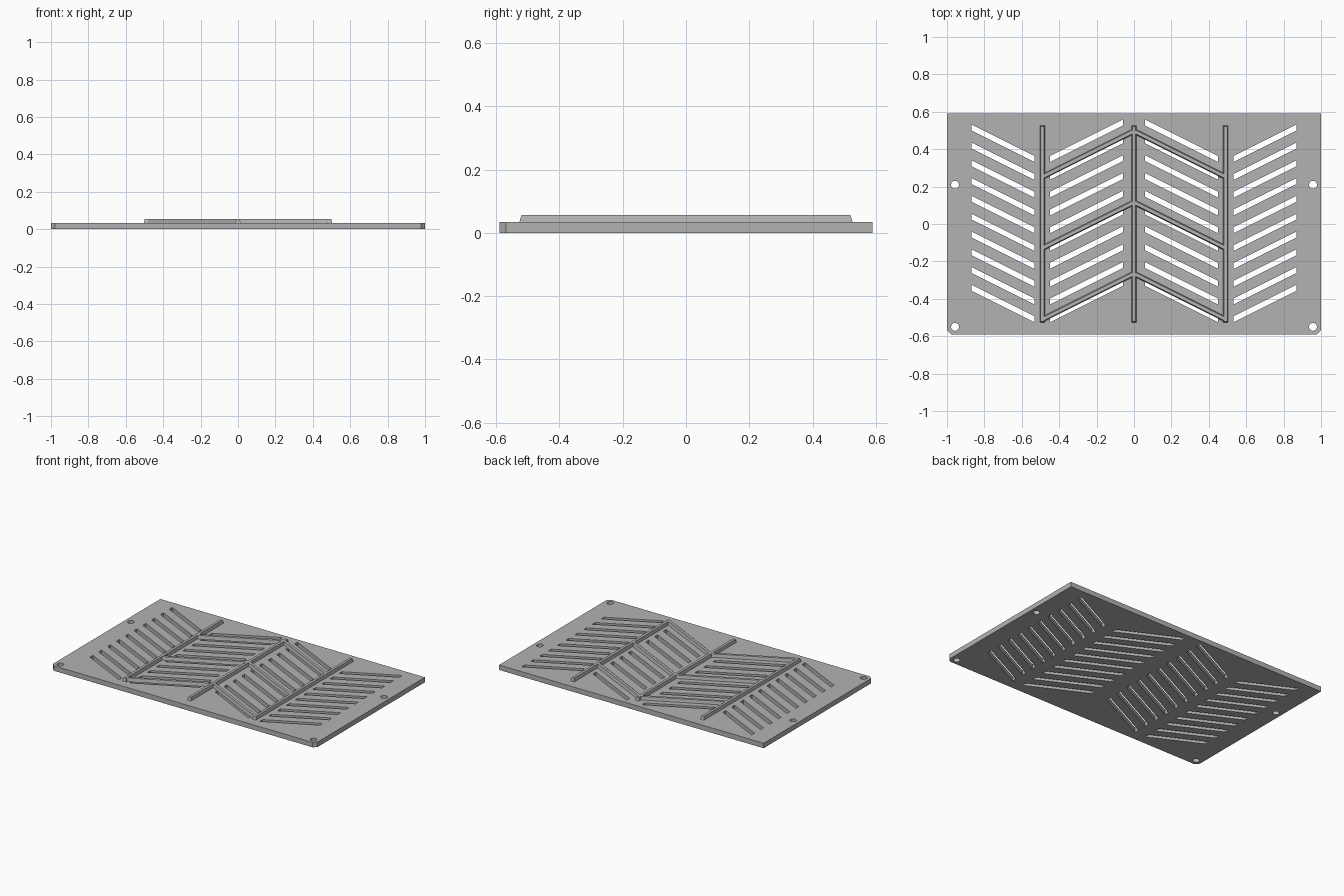
import bpy, bmesh, math
from mathutils import Vector

cube = bpy.data.objects.get("Cube")
if cube:
    bpy.data.objects.remove(cube, do_unlink=True)

THICK, RIB_TOP = 0.034, 0.056
HALF_X, HALF_Y, CORNER = 1.0, 0.59, 0.022
RIB_X, SLOPE = 0.49, 0.5

grey = bpy.data.materials.new("plain grey")
grey.use_nodes = True
grey.diffuse_color = (0.45, 0.45, 0.45, 1)
grey.node_tree.nodes["Principled BSDF"].inputs["Base Color"].default_value = (0.45, 0.45, 0.45, 1)


def loft(bm, low, high, z0, z1):
    """Closed solid between two matching outlines."""
    a = [bm.verts.new((x, y, z0)) for x, y in low]
    b = [bm.verts.new((x, y, z1)) for x, y in high]
    bm.faces.new(a[::-1])
    bm.faces.new(b)
    n = len(a)
    for i in range(n):
        j = (i + 1) % n
        bm.faces.new((a[i], a[j], b[j], b[i]))


def finish(bm, name):
    bmesh.ops.recalc_face_normals(bm, faces=bm.faces)
    mesh = bpy.data.meshes.new(name)
    bm.to_mesh(mesh)
    bm.free()
    mesh.materials.append(grey)
    obj = bpy.data.objects.new(name, mesh)
    bpy.context.collection.objects.link(obj)
    return obj


# Plate with the two front corners cut off
outline = [(-HALF_X + CORNER, -HALF_Y), (HALF_X - CORNER, -HALF_Y),
           (HALF_X, -HALF_Y + CORNER), (HALF_X, HALF_Y),
           (-HALF_X, HALF_Y), (-HALF_X, -HALF_Y + CORNER)]
bm = bmesh.new()
loft(bm, outline, outline, 0, THICK)
plate = finish(bm, "vent_plate")

# Slanted slots and screw holes, cut through the plate
bm = bmesh.new()
for side in (-1, 1):
    for row in range(10):
        low_y = 0.347 - row * 0.0952
        for start, end in ((0.532, 0.869), (0.45, 0.058)):
            rise = abs(end - start) * SLOPE
            slot = [(side * start, low_y - 0.016), (side * end, low_y + rise - 0.016),
                    (side * end, low_y + rise + 0.016), (side * start, low_y + 0.016)]
            loft(bm, slot, slot, -0.1, 0.2)
    for y in (-0.55, 0.21):
        hole = [(side * 0.957 + 0.021 * math.cos(i * math.tau / 24),
                 y + 0.021 * math.sin(i * math.tau / 24)) for i in range(24)]
        loft(bm, hole, hole, -0.1, 0.2)
cutter = finish(bm, "slot_cutter")
cutter.hide_render = True
cut = plate.modifiers.new("slots", "BOOLEAN")
cut.operation, cut.solver, cut.object = "DIFFERENCE", "EXACT", cutter
bpy.context.view_layer.objects.active = plate
bpy.ops.object.modifier_apply(modifier=cut.name)
bpy.data.objects.remove(cutter, do_unlink=True)


def rib(name, start, end):
    """Raised bar with drafted sides and ends."""
    start, end = Vector(start), Vector(end)
    along = (end - start).normalized()
    across = Vector((-along.y, along.x))

    def ring(half, inset):
        a, b = start + along * inset, end - along * inset
        return [a - across * half, b - across * half, b + across * half, a + across * half]

    bm = bmesh.new()
    loft(bm, ring(0.014, 0), ring(0.009, 0.007), THICK - 0.002, RIB_TOP)
    finish(bm, name)


# Long ribs
for name, x in (("right_rib", -RIB_X), ("centre_rib", 0), ("left_rib", RIB_X)):
    rib(name, (x, -0.527), (x, 0.527))

# Chevron ribs
for row in range(3):
    peak = 0.497 - row * 0.381
    for name, side in (("right", -1), ("left", 1)):
        rib(f"{name}_chevron_rib_{row + 1}", (0, peak),
            (side * RIB_X, peak - RIB_X * SLOPE))
